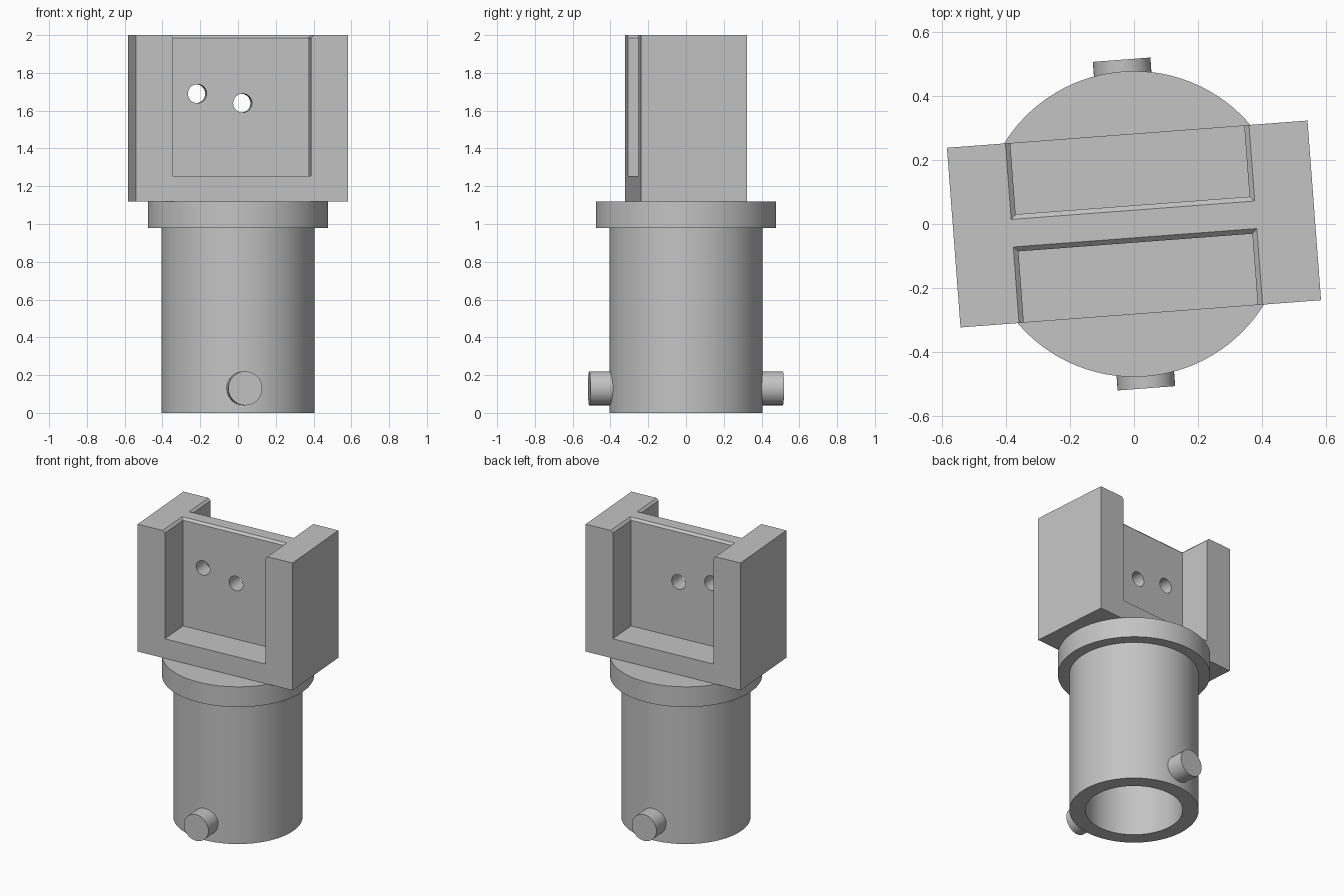
import bpy, bmesh, math
from mathutils import Matrix

cube = bpy.data.objects.get("Cube")
if cube:
    bpy.data.objects.remove(cube, do_unlink=True)

TURN = Matrix.Rotation(math.radians(4.32), 4, 'Z')  # whole part is turned a little

grey = bpy.data.materials.new("plain grey")
grey.use_nodes = True
GREY = (0.55, 0.55, 0.55, 1)
grey.diffuse_color = GREY
grey.node_tree.nodes["Principled BSDF"].inputs["Base Color"].default_value = GREY


def finish(name, bm):
    """Turn a bmesh into a named, coloured object."""
    bmesh.ops.recalc_face_normals(bm, faces=bm.faces)
    mesh = bpy.data.meshes.new(name)
    bm.to_mesh(mesh)
    bm.free()
    mesh.materials.append(grey)
    obj = bpy.data.objects.new(name, mesh)
    obj.matrix_world = TURN
    bpy.context.collection.objects.link(obj)
    return obj


def smooth(obj):
    bpy.ops.object.select_all(action='DESELECT')
    obj.select_set(True)
    bpy.context.view_layer.objects.active = obj
    bpy.ops.object.shade_smooth_by_angle(angle=math.radians(30))


def loft(name, rings):
    """Closed solid through a stack of rectangles (x half width, y0, y1, z)."""
    bm = bmesh.new()
    loops = [[bm.verts.new(p) for p in ((-w, a, z), (w, a, z), (w, b, z), (-w, b, z))]
             for w, a, b, z in rings]
    for low, high in zip(loops, loops[1:]):
        for i in range(4):
            j = (i + 1) % 4
            bm.faces.new((low[i], low[j], high[j], high[i]))
    bm.faces.new(loops[0][::-1])
    bm.faces.new(loops[-1])
    return finish(name, bm)


def y_cylinder(name, radius, x, z, y0, y1, segments=48):
    bm = bmesh.new()
    place = Matrix.Translation((x, (y0 + y1) / 2, z)) @ Matrix.Rotation(math.pi / 2, 4, 'X')
    bmesh.ops.create_cone(bm, cap_ends=True, segments=segments, radius1=radius,
                          radius2=radius, depth=y1 - y0, matrix=place)
    return finish(name, bm)


# Hollow tube with its collar: one revolved profile, closed at the top
profile = [(0, 0.98), (0.305, 0.98), (0.305, 0), (0.405, 0),
           (0.405, 0.98), (0.477, 0.98), (0.477, 1.12), (0, 1.12)]
bm = bmesh.new()
pts = [bm.verts.new((r, 0, z)) for r, z in profile]
edges = [bm.edges.new(pair) for pair in zip(pts, pts[1:])]
bmesh.ops.spin(bm, geom=pts + edges, cent=(0, 0, 0), axis=(0, 0, 1),
               angle=2 * math.pi, steps=96, use_merge=True)
bmesh.ops.remove_doubles(bm, verts=bm.verts, dist=1e-5)
smooth(finish("tube_and_collar", bm))

# Locking pins near the bottom, front and back
for name, y0, y1 in (("front_pin", -0.514, -0.34), ("back_pin", 0.34, 0.514)):
    smooth(y_cylinder(name, 0.09, 0, 0.13, y0, y1))

# Head block: two open pockets with chamfered rims leave a thin web between them
head = loft("head_block", [(0.564, -0.281, 0.281, 1.12), (0.564, -0.281, 0.281, 2.0)])
cutters = []
for side in (-1, 1):
    rings = [(0.366 + c, side * (0.058 - c), side * 0.4, z)
             for c, z in ((0, 1.255), (0, 1.985), (0.035, 2.02))]
    cutters.append(loft("pocket_cutter", rings))

# Two bolt holes through the web
for x, z in ((-0.22, 1.69), (0.02, 1.64)):
    cutters.append(y_cylinder("hole_cutter", 0.05, x, z, -0.2, 0.2, 32))

bpy.context.view_layer.objects.active = head
for cutter in cutters:
    cutter.hide_render = True
    mod = head.modifiers.new("cut", 'BOOLEAN')
    mod.operation = 'DIFFERENCE'
    mod.solver = 'EXACT'
    mod.object = cutter
    bpy.ops.object.modifier_apply(modifier=mod.name)
    bpy.data.objects.remove(cutter, do_unlink=True)
smooth(head)
